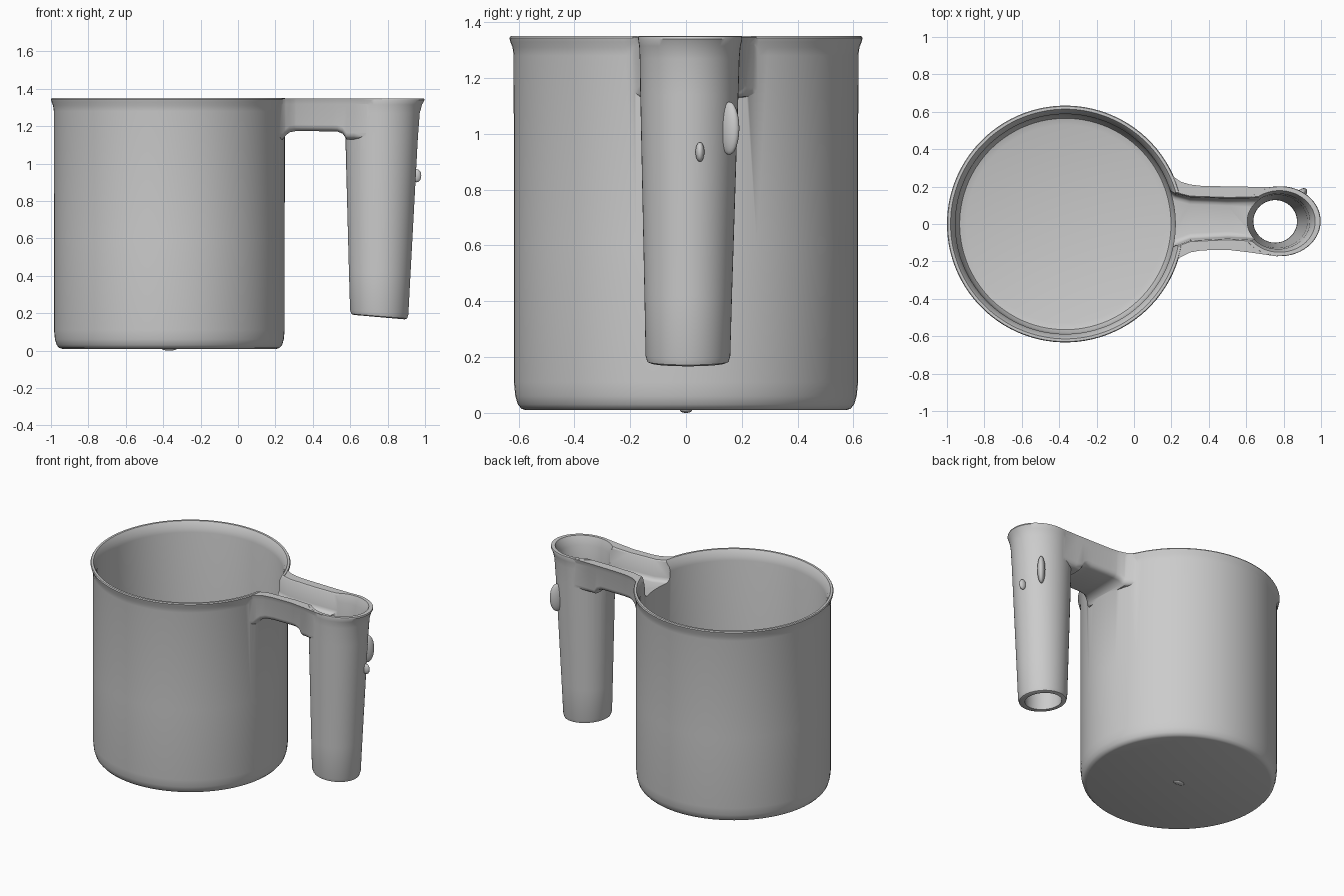
import bpy, bmesh, math
from mathutils import Vector

if "Cube" in bpy.data.objects:
    bpy.data.objects.remove(bpy.data.objects["Cube"], do_unlink=True)

grey = bpy.data.materials.new("plain grey")
grey.use_nodes = True
COLOUR = (0.6, 0.6, 0.6, 1)
grey.diffuse_color = COLOUR
grey.node_tree.nodes["Principled BSDF"].inputs["Base Color"].default_value = COLOUR


def loft(name, loops):
    """Closed solid skinned through equal-length loops of points."""
    bm = bmesh.new()
    rings = [[bm.verts.new(p) for p in loop] for loop in loops]
    n = len(rings[0])
    for a, b in zip(rings, rings[1:]):
        for i in range(n):
            j = (i + 1) % n
            bm.faces.new((a[i], a[j], b[j], b[i]))
    bm.faces.new(rings[0][::-1])
    bm.faces.new(rings[-1])
    bmesh.ops.recalc_face_normals(bm, faces=bm.faces)
    mesh = bpy.data.meshes.new(name)
    bm.to_mesh(mesh)
    bm.free()
    mesh.materials.append(grey)
    obj = bpy.data.objects.new(name, mesh)
    bpy.context.collection.objects.link(obj)
    return obj


def ellipse(cx, cy, rx, ry, z, n, tilt=0):
    angles = [math.tau * (i + 0.5) / n for i in range(n)]
    return [(cx + rx * math.cos(a), cy + ry * math.sin(a), z - tilt * math.cos(a))
            for a in angles]


def round_solid(name, cx, cy, profile, n):
    return loft(name, [ellipse(cx, cy, r, r, z, n) for r, z in profile])


def trough(x, lo, hi, bottom, top, flare, corner):
    """U-shaped section across the bridge, rounded below and flared above."""
    half = [(hi + flare, top), (hi + flare * 0.25, top - 0.03), (hi, bottom + corner)]
    for k in (1, 2, 3):
        a = math.pi / 6 * k
        half.append((hi - corner * (1 - math.cos(a)), bottom + corner * (1 - math.sin(a))))
    mirrored = [(lo + hi - y, z) for y, z in reversed(half)]
    return [(x, y, z) for y, z in half + mirrored]


def interpolate(table, x):
    for a, b in zip(table, table[1:]):
        if x <= b[0]:
            t = (x - a[0]) / (b[0] - a[0])
            t = max(t, 0)
            return [p + (q - p) * t for p, q in zip(a[1:], b[1:])]
    return table[-1][1:]


def combine(target, other, operation):
    mod = target.modifiers.new(operation.lower(), 'BOOLEAN')
    mod.operation = operation
    mod.solver = 'EXACT'
    mod.object = other
    bpy.context.view_layer.objects.active = target
    bpy.ops.object.modifier_apply(modifier=mod.name)
    bpy.data.objects.remove(other, do_unlink=True)


TOP = 1.35
CUP_X = -0.367

# Cup body with rounded foot and flared rim
cup = round_solid("measuring_cup", CUP_X, 0, [
    (0.575, 0.01), (0.59, 0.015), (0.603, 0.03), (0.612, 0.06), (0.617, 0.11),
    (0.617, 0.6), (0.618, 1.28), (0.622, 1.31), (0.63, 1.33), (0.633, 1.343),
    (0.629, TOP)], 96)

# Tapered grip
grip = loft("grip", [ellipse(cx, cy, rx, ry, z, 64, tilt) for cx, cy, rx, ry, z, tilt in [
    (0.755, 0.007, 0.137, 0.135, 0.179, 0.012),
    (0.755, 0.007, 0.149, 0.146, 0.184, 0.012),
    (0.755, 0.007, 0.156, 0.152, 0.205, 0.012),
    (0.758, 0.008, 0.165, 0.157, 0.42, 0),
    (0.768, 0.012, 0.194, 0.176, 1.14, 0),
    (0.772, 0.013, 0.2, 0.179, 1.27, 0),
    (0.776, 0.014, 0.208, 0.182, 1.315, 0),
    (0.781, 0.015, 0.217, 0.187, 1.34, 0),
    (0.781, 0.015, 0.214, 0.185, 1.349, 0)]])

# Bridge from cup to grip, blending into both
width = [(0.05, -0.4, 0.42), (0.12, -0.32, 0.345), (0.17, -0.25, 0.285),
         (0.21, -0.2, 0.24), (0.25, -0.163, 0.212), (0.3, -0.138, 0.197),
         (0.36, -0.127, 0.19), (0.5, -0.124, 0.187), (0.62, -0.138, 0.185), (0.77, -0.16, 0.185)]
under = [(0.05, 1.13), (0.24, 1.13), (0.255, 1.15), (0.275, 1.167), (0.31, 1.174),
         (0.53, 1.172), (0.56, 1.16), (0.58, 1.13), (0.77, 1.13)]
stations = sorted({row[0] for row in width + under})
bridge = loft("bridge", [trough(x, *interpolate(width, x), *interpolate(under, x),
                                TOP - 0.002, 0.014, 0.035) for x in stations])

combine(cup, grip, 'UNION')
combine(cup, bridge, 'UNION')

# Hollow of the cup
hollow = round_solid("cup_hollow", CUP_X, 0, [
    (0.53, 0.045), (0.565, 0.055), (0.582, 0.09), (0.586, 0.15), (0.588, 1.28),
    (0.594, 1.31), (0.607, 1.338), (0.62, 1.36)], 96)

# Open channel along the bridge
channel_width = [(0.1, -0.22, 0.25), (0.17, -0.15, 0.19), (0.22, -0.11, 0.155),
                 (0.3, -0.08, 0.135), (0.5, -0.07, 0.128), (0.64, -0.078, 0.13),
                 (0.77, -0.105, 0.14)]
channel = loft("channel", [trough(x, lo, hi, 1.205, 1.37, 0.032, 0.03)
                           for x, lo, hi in channel_width])

# Bore right through the grip
bore = loft("bore", [ellipse(cx, 0.014, rx, ry, z, 64) for cx, rx, ry, z in [
    (0.755, 0.115, 0.112, 0.1), (0.755, 0.118, 0.115, 0.25), (0.767, 0.16, 0.142, 1.14),
    (0.772, 0.168, 0.148, 1.29), (0.777, 0.185, 0.16, 1.335), (0.779, 0.2, 0.172, 1.37)]])

for cutter in (hollow, channel, bore):
    combine(cup, cutter, 'DIFFERENCE')


def nub(name, location, scale, turn=0):
    bpy.ops.mesh.primitive_uv_sphere_add(segments=20, ring_count=12, radius=1, location=location)
    obj = bpy.context.object
    obj.name = name
    obj.scale = scale
    obj.rotation_euler.z = turn
    obj.data.materials.append(grey)
    return obj


# Small raised tabs on the grip and moulding mark under the cup
parts = [cup,
         nub("grip_tab_large", Vector((0.89, 0.155, 1.02)), (0.045, 0.025, 0.095), 0.8),
         nub("grip_tab_small", Vector((0.955, 0.05, 0.935)), (0.025, 0.016, 0.035)),
         nub("base_mark", Vector((CUP_X, 0, 0.01)), (0.04, 0.022, 0.01))]

for obj in parts:
    bpy.ops.object.select_all(action='DESELECT')
    obj.select_set(True)
    bpy.context.view_layer.objects.active = obj
    bpy.ops.object.shade_smooth_by_angle(angle=math.radians(40))
